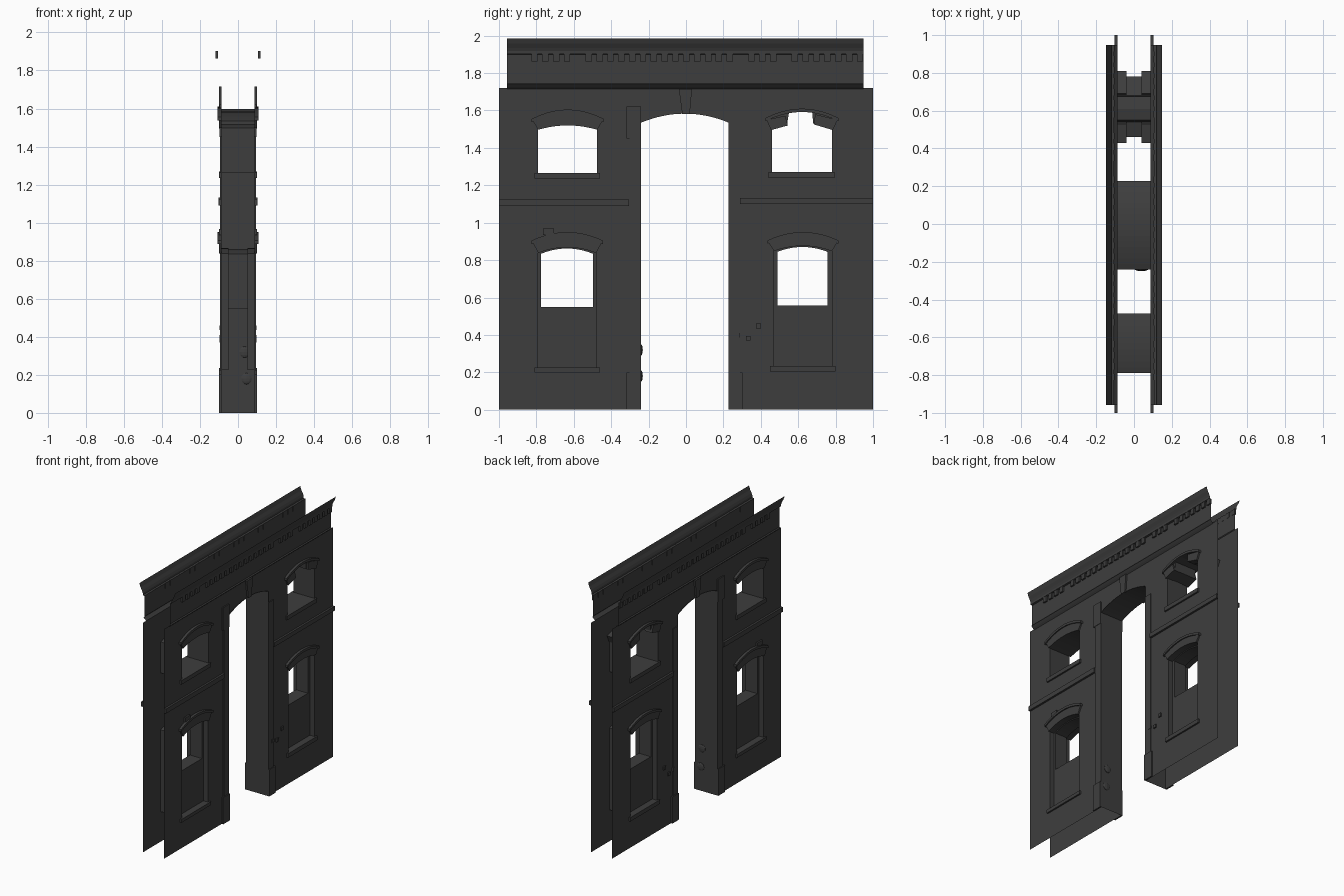
import bpy, bmesh
from mathutils import Vector

if "Cube" in bpy.data.objects:
    bpy.data.objects.remove(bpy.data.objects["Cube"], do_unlink=True)

stone = bpy.data.materials.new("dark_stone")
stone.use_nodes = True
tone = (0.048, 0.048, 0.048, 1)
stone.diffuse_color = tone
stone.node_tree.nodes["Principled BSDF"].inputs["Base Color"].default_value = tone

WALL = 0.088    # half distance between the two facade sheets
INNER = 0.05    # depth of the recessed lower panels


def finish(name, bm, mirror=True):
    mesh = bpy.data.meshes.new(name)
    bm.to_mesh(mesh)
    bm.free()
    mesh.materials.append(stone)
    ob = bpy.data.objects.new(name, mesh)
    bpy.context.collection.objects.link(ob)
    if mirror:
        ob.modifiers.new("Mirror", 'MIRROR')
    return ob


def ring(bm, pts, x):
    vs = [bm.verts.new((x, y, z)) for y, z in pts]
    return vs, [bm.edges.new((v, vs[i - 1])) for i, v in enumerate(vs)]


def sheet(name, x, outline, holes):
    """Flat wall at x with openings cut out."""
    bm = bmesh.new()
    edges = []
    for loop in [outline] + holes:
        edges += ring(bm, loop, x)[1]
    bmesh.ops.triangle_fill(bm, edges=edges, use_beauty=True, normal=Vector((1, 0, 0)))
    for f in bm.faces:
        f.normal_update()
        if f.normal.x < 0:
            f.normal_flip()
    finish(name, bm)


def prism(name, pts, x0, x1, cap=True):
    """Profile in y,z pushed from x0 to x1; without cap it is an open reveal."""
    bm = bmesh.new()
    a, b = ring(bm, pts, x0)[0], ring(bm, pts, x1)[0]
    for i in range(len(pts)):
        f = bm.faces.new((a[i - 1], a[i], b[i], b[i - 1]))
        if not cap:
            f.normal_flip()
    if cap:
        bm.faces.new(b)
        bmesh.ops.recalc_face_normals(bm, faces=bm.faces)
    finish(name, bm)


def box(name, y0, y1, z0, z1, x1, x0=WALL):
    prism(name, [(y0, z0), (y1, z0), (y1, z1), (y0, z1)], x0, x1)


def arc(y0, y1, spring, crown, n=10):
    """Shallow arch from y0 to y1."""
    return [(y0 + (y1 - y0) * i / n,
             spring + (crown - spring) * (1 - (2 * i / n - 1) ** 2)) for i in range(n + 1)]


def arched(y0, y1, z0, spring, crown):
    return [(y0, z0)] + arc(y0, y1, spring, crown) + [(y1, z0)]


def hood(name, y0, y1, spring, crown, top, rise, broken=False):
    """Arched window head with a projecting lip along its top."""
    outer = arc(y0 - 0.035, y1 + 0.035, top, rise)
    if not broken:
        prism(name, arc(y0, y1, spring, crown) + outer[::-1], WALL, 0.099)
    low = [(y, z - 0.018) for y, z in outer]
    prism(name + "_lip", low + outer[::-1], WALL, 0.107)


# Openings
arch = arc(-0.24, 0.228, 1.535, 1.583, 16)
recess_a = arched(-0.79, -0.48, 0.225, 0.838, 0.868)
recess_b = arched(0.47, 0.78, 0.235, 0.848, 0.876)
hole_a = arched(-0.775, -0.498, 0.548, 0.834, 0.862)
hole_b = arched(0.488, 0.757, 0.558, 0.844, 0.87)
upper_a = arched(-0.79, -0.475, 1.265, 1.497, 1.52)
upper_b = [(0.46, 1.27), (0.46, 1.5), (0.54, 1.525), (0.55, 1.585), (0.61, 1.597),
           (0.675, 1.59), (0.68, 1.53), (0.78, 1.5), (0.78, 1.27)]

# Facade sheets with the central passage in their outline
outline = [(-1, 0), (-0.24, 0)] + arch + [(0.228, 0), (1, 0), (1, 1.72), (-1, 1.72)]
sheet("facade_wall", WALL, outline, [recess_a, recess_b, upper_a, upper_b])

# Passage lining: jambs and soffit, open at the ground
bm = bmesh.new()
path = [(-0.24, 0)] + arch + [(0.228, 0)]
rows = [[bm.verts.new((x, y, z)) for y, z in path] for x in (0, 0.094)]
for i in range(len(path) - 1):
    bm.faces.new((rows[0][i], rows[0][i + 1], rows[1][i + 1], rows[1][i]))
finish("passage_lining", bm)

# Window reveals and recessed panels
prism("upper_reveal_a", upper_a, 0, WALL, cap=False)
prism("upper_reveal_b", upper_b, 0, WALL, cap=False)
for side, recess, hole in (("a", recess_a, hole_a), ("b", recess_b, hole_b)):
    prism("lower_recess_" + side, recess, INNER, WALL, cap=False)
    sheet("lower_panel_" + side, INNER, recess, [hole])
    prism("lower_reveal_" + side, hole, 0, INNER, cap=False)

# Window heads
hood("lower_hood_a", -0.79, -0.48, 0.838, 0.868, 0.905, 0.95)
hood("lower_hood_b", 0.47, 0.78, 0.848, 0.876, 0.905, 0.95)
hood("upper_hood_a", -0.79, -0.475, 1.497, 1.52, 1.555, 1.605)
hood("upper_hood_b", 0.46, 0.78, 1.5, 1.52, 1.56, 1.61, broken=True)
prism("broken_block_left", [(0.455, 1.495), (0.545, 1.52), (0.53, 1.572), (0.43, 1.55)], 0.04, 0.1)
prism("broken_block_right", [(0.685, 1.525), (0.785, 1.495), (0.81, 1.55), (0.69, 1.58)], 0.04, 0.1)
box("chipped_block", -0.765, -0.705, 0.935, 0.968, 0.1)

# Sills
box("lower_sill_a", -0.81, -0.46, 0.2, 0.225, 0.1)
box("lower_sill_b", 0.45, 0.8, 0.205, 0.235, 0.1)
box("upper_sill_a", -0.81, -0.46, 1.235, 1.265, 0.1)
box("upper_sill_b", 0.44, 0.795, 1.24, 1.27, 0.1)

# Belt courses
box("belt_course_a", -1, -0.305, 1.09, 1.125, 0.103)
box("belt_course_b", 0.288, 1, 1.1, 1.132, 0.103)

# Passage pilasters, plinths and keystone
box("pilaster_a", -0.302, -0.24, 0.2, 1.45, 0.094)
box("pilaster_b", 0.228, 0.288, 0.2, 1.45, 0.094)
box("impost_a", -0.318, -0.24, 1.45, 1.62, 0.097)
box("plinth_a", -0.318, -0.24, 0, 0.2, 0.1)
box("plinth_b", 0.228, 0.303, 0, 0.2, 0.1)
prism("keystone", [(-0.02, 1.58), (0.02, 1.58), (0.032, 1.715), (-0.038, 1.715)], WALL, 0.1)

# Flaring cornice sheet
profile = [(WALL, 1.715), (0.1, 1.725), (0.113, 1.738), (0.106, 1.745), (0.106, 1.9),
           (0.119, 1.903), (0.119, 1.918), (0.126, 1.935), (0.138, 1.957), (0.148, 1.985)]
bm = bmesh.new()
ends = [[bm.verts.new((x, y, z)) for x, z in profile] for y in (-0.957, 0.948)]
for i in range(len(profile) - 1):
    bm.faces.new((ends[0][i], ends[1][i], ends[1][i + 1], ends[0][i + 1]))
finish("cornice", bm)

# Dentil row
bm = bmesh.new()
for i in range(31):
    y = -0.81 + i * 0.058
    if i in (4, 19, 23):
        continue
    part = bmesh.ops.create_cube(bm, size=1)["verts"]
    bmesh.ops.scale(bm, vec=(0.014, 0.034, 0.04), verts=part)
    bmesh.ops.translate(bm, vec=(0.111, y, 1.882), verts=part)
finish("dentils", bm)

# Small stone chips and worn bumps beside the passage
for i, (y, z) in enumerate(((0.265, 0.385), (0.32, 0.37), (0.375, 0.435))):
    box("stone_chip_%d" % i, y, y + 0.025, z, z + 0.025, 0.098)
bm = bmesh.new()
for x, z in ((0.035, 0.32), (0.045, 0.18)):
    part = bmesh.ops.create_uvsphere(bm, u_segments=10, v_segments=6, radius=0.03)["verts"]
    bmesh.ops.scale(bm, vec=(1, 0.3, 1), verts=part)
    bmesh.ops.translate(bm, vec=(x, -0.24, z), verts=part)
finish("jamb_bumps", bm, mirror=False)
